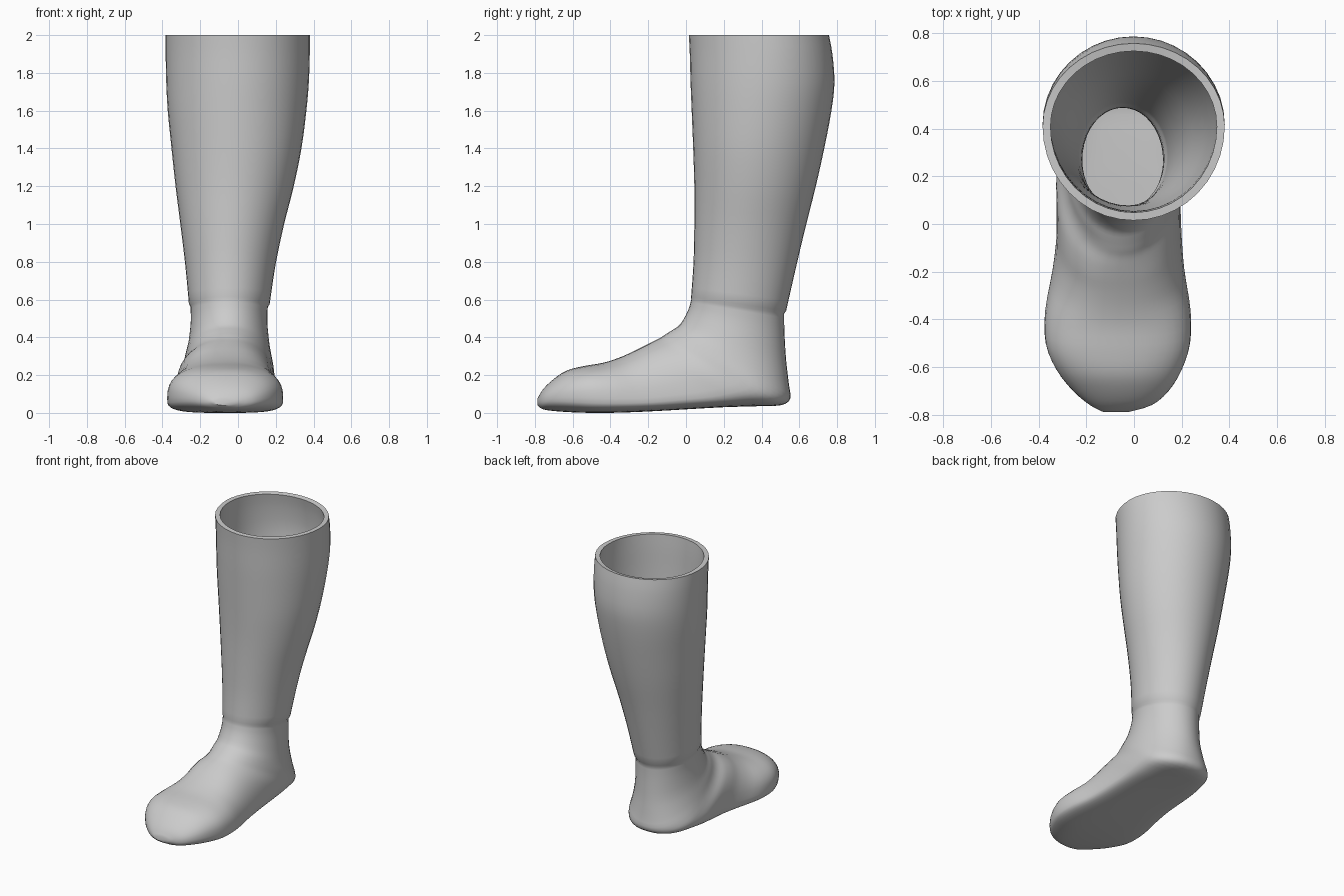
import bpy, bmesh
from math import cos, sin, pi, copysign
from mathutils import Vector

if "Cube" in bpy.data.objects:
    bpy.data.objects.remove(bpy.data.objects["Cube"])

SEGMENTS = 40

# Section: front y, z, back y, z, left x, right x, widest point (0 front - 1 back), back squareness
SHAFT = [
    (.015, 2.0, .757, 2.0, -.383, .38, .53, 2),
    (.02, 1.9, .775, 1.9, -.383, .38, .53, 2),
    (.024, 1.75, .786, 1.75, -.38, .375, .52, 2),
    (.03, 1.6, .77, 1.6, -.372, .362, .51, 2),
    (.038, 1.4, .732, 1.4, -.352, .336, .5, 2),
    (.044, 1.2, .685, 1.19, -.33, .294, .5, 2),
    (.044, 1.0, .632, .98, -.304, .242, .5, 2),
    (.04, .8, .58, .76, -.279, .198, .5, 2),
    (.027, .615, .53, .54, -.26, .168, .5, 2),
]
FOOT = [
    (.028, .60, .52, .525, -.252, .158, .5, 2),
    (.01, .54, .521, .43, -.25, .155, .5, 2),
    (-.03, .47, .53, .28, -.262, .165, .5, 2),
    (-.07, .44, .545, .15, -.28, .178, .52, 2.2),
    (-.11, .415, .552, .075, -.295, .19, .58, 2.3),
    (-.14, .395, .5, .04, -.31, .195, .65, 2.6),
    (-.18, .375, .36, .035, -.325, .197, .7, 3),
    (-.23, .35, .2, .03, -.325, .195, .74, 3.5),
    (-.29, .32, .02, .02, -.325, .2, .75, 3.5),
    (-.36, .29, -.15, .01, -.342, .212, .75, 3.5),
    (-.44, .265, -.33, .002, -.372, .237, .72, 3.5),
    (-.54, .248, -.48, 0, -.37, .235, .68, 3.5),
    (-.63, .225, -.6, .003, -.325, .2, .65, 3),
    (-.70, .18, -.7, .01, -.255, .145, .6, 2.6),
    (-.757, .125, -.76, .02, -.185, .075, .55, 2.4),
    (-.787, .075, -.787, .04, -.13, -.02, .5, 2),
]


def smooth_sections(rows, steps=3):
    """Catmull-Rom interpolation between neighbouring sections."""
    out = []
    for i in range(len(rows) - 1):
        p0, p1, p2 = rows[max(i - 1, 0)], rows[i], rows[i + 1]
        p3 = rows[min(i + 2, len(rows) - 1)]
        for k in range(steps):
            t = k / steps
            out.append([.5 * (2 * b + (c - a) * t + (2 * a - 5 * b + 4 * c - d) * t * t
                              + (3 * b - a - 3 * c + d) * t ** 3)
                        for a, b, c, d in zip(p0, p1, p2, p3)])
    return out + [list(rows[-1])]


def ring_points(row):
    fy, fz, by, bz, left, right, widest, back_exp = row
    front, back = Vector((0, fy, fz)), Vector((0, by, bz))
    front_exp = 1.3 + .35 * back_exp
    points = []
    for i in range(SEGMENTS):
        c, s = cos(2 * pi * i / SEGMENTS), sin(2 * pi * i / SEGMENTS)
        e = 2 / (front_exp if c > 0 else back_exp)
        reach = abs(c) ** e
        u = widest - widest * reach if c > 0 else widest + (1 - widest) * reach
        p = front.lerp(back, u)
        p.x = (left + right) / 2 + (right - left) / 2 * copysign(abs(s) ** e, s)
        points.append(p)
    return points


# Boot skin: shaft and foot sections lofted together, with a small step at the ankle seam
bm = bmesh.new()
rings = [[bm.verts.new(p) for p in ring_points(row)]
         for row in smooth_sections(SHAFT) + smooth_sections(FOOT)]
for upper, lower in zip(rings, rings[1:]):
    for i in range(SEGMENTS):
        j = (i + 1) % SEGMENTS
        bm.faces.new((upper[i], lower[i], lower[j], upper[j]))
bm.faces.new(list(reversed(rings[-1])))

mesh = bpy.data.meshes.new("boot")
bm.to_mesh(mesh)
bm.free()
boot = bpy.data.objects.new("boot", mesh)
bpy.context.collection.objects.link(boot)
bpy.context.view_layer.objects.active = boot
boot.select_set(True)

# Wall thickness, giving the flat rim and hollow inside
wall = boot.modifiers.new("wall", 'SOLIDIFY')
wall.thickness = .033
wall.offset = -1
bpy.ops.object.modifier_apply(modifier=wall.name)
bpy.ops.object.shade_smooth_by_angle(angle=.7)
